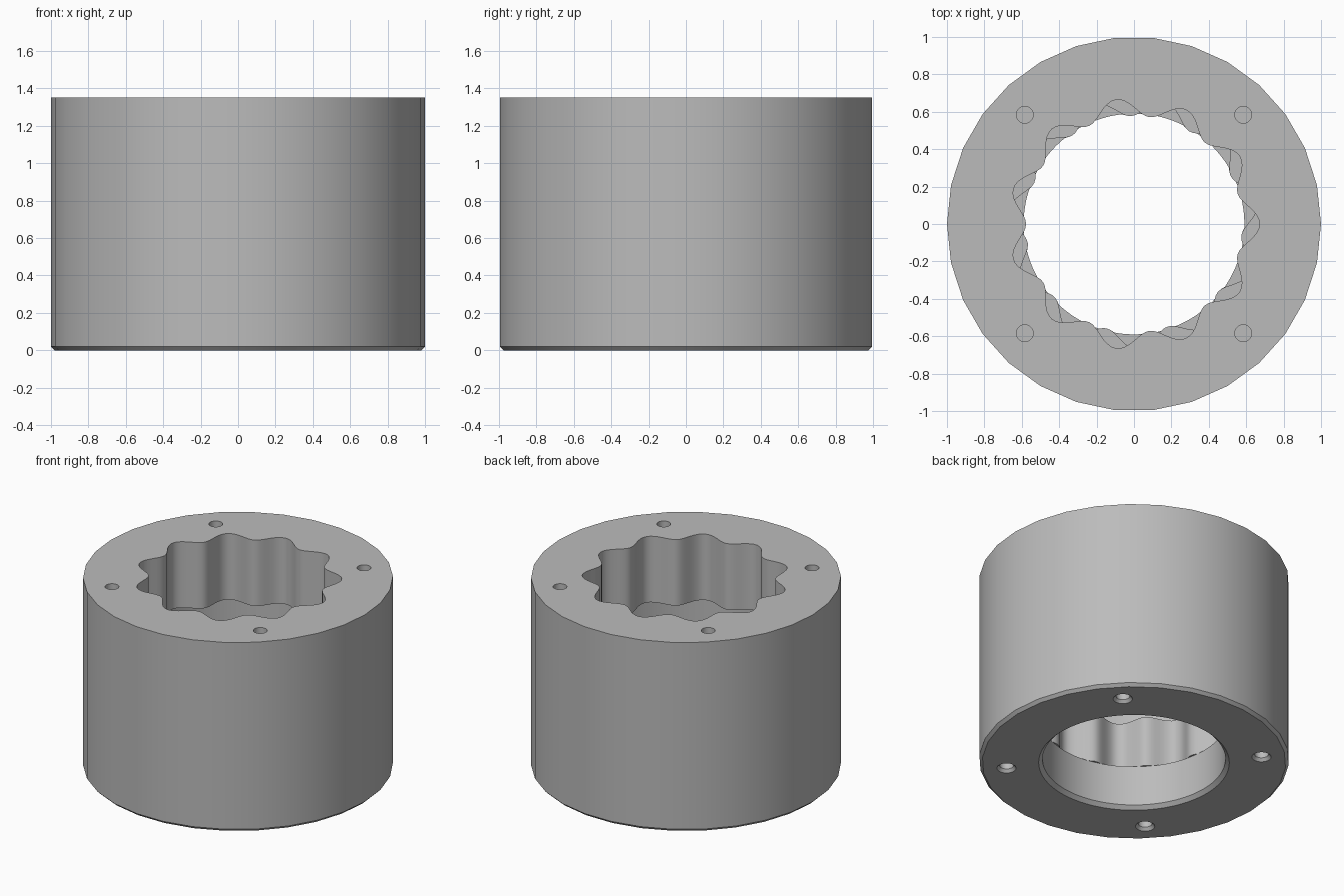
import bpy, bmesh, math

cube = bpy.data.objects.get("Cube")
if cube:
    bpy.data.objects.remove(cube, do_unlink=True)

TAU = math.tau
HEIGHT = 1.35

steel = bpy.data.materials.new("grey_steel")
steel.use_nodes = True
GREY = (0.5, 0.5, 0.5, 1)
steel.diffuse_color = GREY
steel.node_tree.nodes["Principled BSDF"].inputs["Base Color"].default_value = GREY


def plain(radius):
    return lambda a: radius


def lobed(turn):
    """Wavy profile with eleven rounded pockets."""
    return lambda a: 0.624 + 0.047 * math.cos(11 * (a - math.radians(turn)))


def loft(name, sections, sides, centre=(0, 0)):
    """Closed solid through horizontal sections of (height, radius function)."""
    bm = bmesh.new()
    rings = []
    for z, radius in sections:
        ring = []
        for i in range(sides):
            a = TAU * i / sides
            r = radius(a)
            ring.append(bm.verts.new((centre[0] + r * math.cos(a),
                                      centre[1] + r * math.sin(a), z)))
        rings.append(ring)
    for low, high in zip(rings, rings[1:]):
        for i in range(sides):
            j = (i + 1) % sides
            bm.faces.new((low[i], low[j], high[j], high[i]))
    bm.faces.new(rings[0][::-1])
    bm.faces.new(rings[-1])
    mesh = bpy.data.meshes.new(name)
    bm.to_mesh(mesh)
    bm.free()
    mesh.materials.append(steel)
    obj = bpy.data.objects.new(name, mesh)
    bpy.context.collection.objects.link(obj)
    return obj


def cut(target, cutter):
    cutter.hide_render = True
    mod = target.modifiers.new("cut", 'BOOLEAN')
    mod.operation = 'DIFFERENCE'
    mod.solver = 'EXACT'
    mod.object = cutter
    bpy.context.view_layer.objects.active = target
    bpy.ops.object.modifier_apply(modifier=mod.name)
    bpy.data.objects.remove(cutter, do_unlink=True)


# Outer cylinder with a chamfered foot
housing = loft("ring_housing", [(0, plain(0.98)), (0.02, plain(1)),
                                (HEIGHT, plain(1))], 30)

# Cavity: round bore, lower pockets, relief groove, upper pockets
cavity = loft("cavity_cutter", [
    (-0.025, plain(0.64)), (0.025, plain(0.59)), (0.31, plain(0.59)),
    (0.31, lobed(10)), (0.67, lobed(10)),
    (0.67, plain(0.69)), (0.88, plain(0.69)),
    (0.88, lobed(0)), (HEIGHT + 0.1, lobed(0))], 176)
cut(housing, cavity)

# Blind bolt holes in the top, countersunk ones in the foot
for sx in (-1, 1):
    for sy in (-1, 1):
        spot = (0.584 * sx, 0.584 * sy)
        cut(housing, loft("top_hole_cutter", [
            (1.05, plain(0.045)), (HEIGHT + 0.1, plain(0.045))], 24, spot))
        cut(housing, loft("foot_hole_cutter", [
            (-0.02, plain(0.08)), (0.02, plain(0.045)),
            (0.3, plain(0.045))], 24, spot))

# Smooth walls with crisp rims
bpy.ops.object.select_all(action='DESELECT')
housing.select_set(True)
bpy.context.view_layer.objects.active = housing
bpy.ops.object.shade_smooth_by_angle(angle=math.radians(32))
